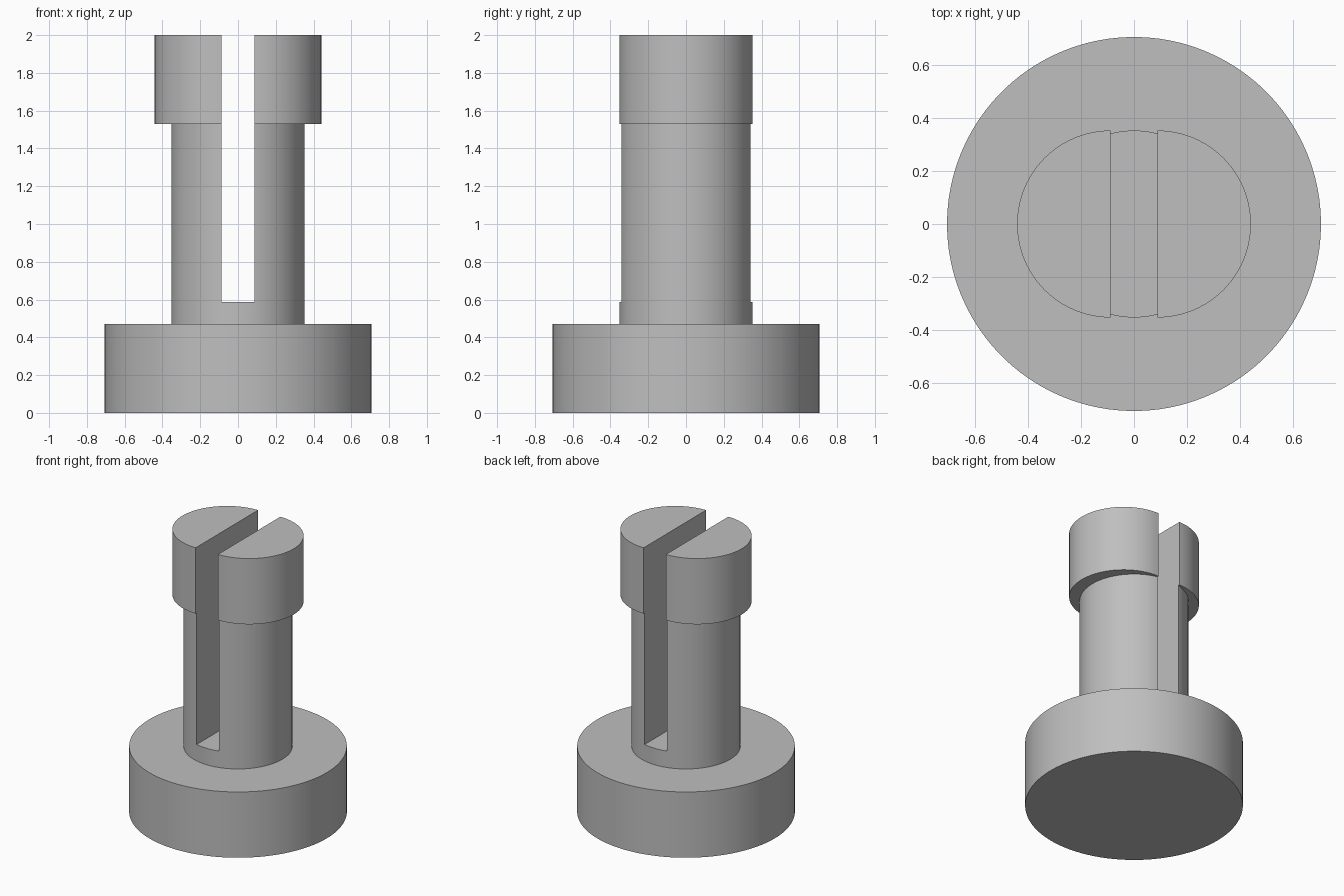
import bpy
import math

if "Cube" in bpy.data.objects:
    bpy.data.objects.remove(bpy.data.objects["Cube"])

UNIT = 2 / 17            # whole part is 17 units tall
SHAFT_R = 3 * UNIT
HALF_SLOT = 0.75 * UNIT

grey = bpy.data.materials.new("plain_grey")
grey.use_nodes = True
colour = (0.52, 0.52, 0.52, 1)
grey.diffuse_color = colour
grey.node_tree.nodes["Principled BSDF"].inputs["Base Color"].default_value = colour


def cylinder(name, radius, bottom, top, x=0):
    bpy.ops.mesh.primitive_cylinder_add(
        vertices=96, radius=radius, depth=top - bottom,
        location=(x, 0, (bottom + top) / 2))
    obj = bpy.context.object
    obj.name = name
    obj.data.materials.append(grey)
    return obj


def combine(target, tool, operation):
    mod = target.modifiers.new(operation.lower(), 'BOOLEAN')
    mod.object, mod.operation, mod.solver = tool, operation, 'EXACT'
    bpy.context.view_layer.objects.active = target
    bpy.ops.object.modifier_apply(modifier=mod.name)
    bpy.data.objects.remove(tool)


def smooth(obj):
    bpy.ops.object.select_all(action='DESELECT')
    obj.select_set(True)
    bpy.context.view_layer.objects.active = obj
    bpy.ops.object.shade_smooth_by_angle(angle=math.radians(30))


# Round foot
base = cylinder("base", 6 * UNIT, 0, 4 * UNIT)

# Shaft with a lip on each prong, each lip shifted outward
shaft = cylinder("slotted_shaft", SHAFT_R, 4 * UNIT, 15 * UNIT)
for side in (-1, 1):
    lip = cylinder("lip", SHAFT_R, 13 * UNIT, 17 * UNIT, side * HALF_SLOT)
    combine(shaft, lip, 'UNION')

# Slot from front to back, open at the top
bpy.ops.mesh.primitive_cube_add(size=1, location=(0, 0, 12 * UNIT))
slot = bpy.context.object
slot.name = "slot_cutter"
slot.hide_render = True
slot.scale = (2 * HALF_SLOT, 2, 14 * UNIT)
slot.data.materials.append(grey)
combine(shaft, slot, 'DIFFERENCE')

# Join the foot and the shaft into one solid
combine(base, shaft, 'UNION')
base.name = "slotted_clip_post"
smooth(base)
